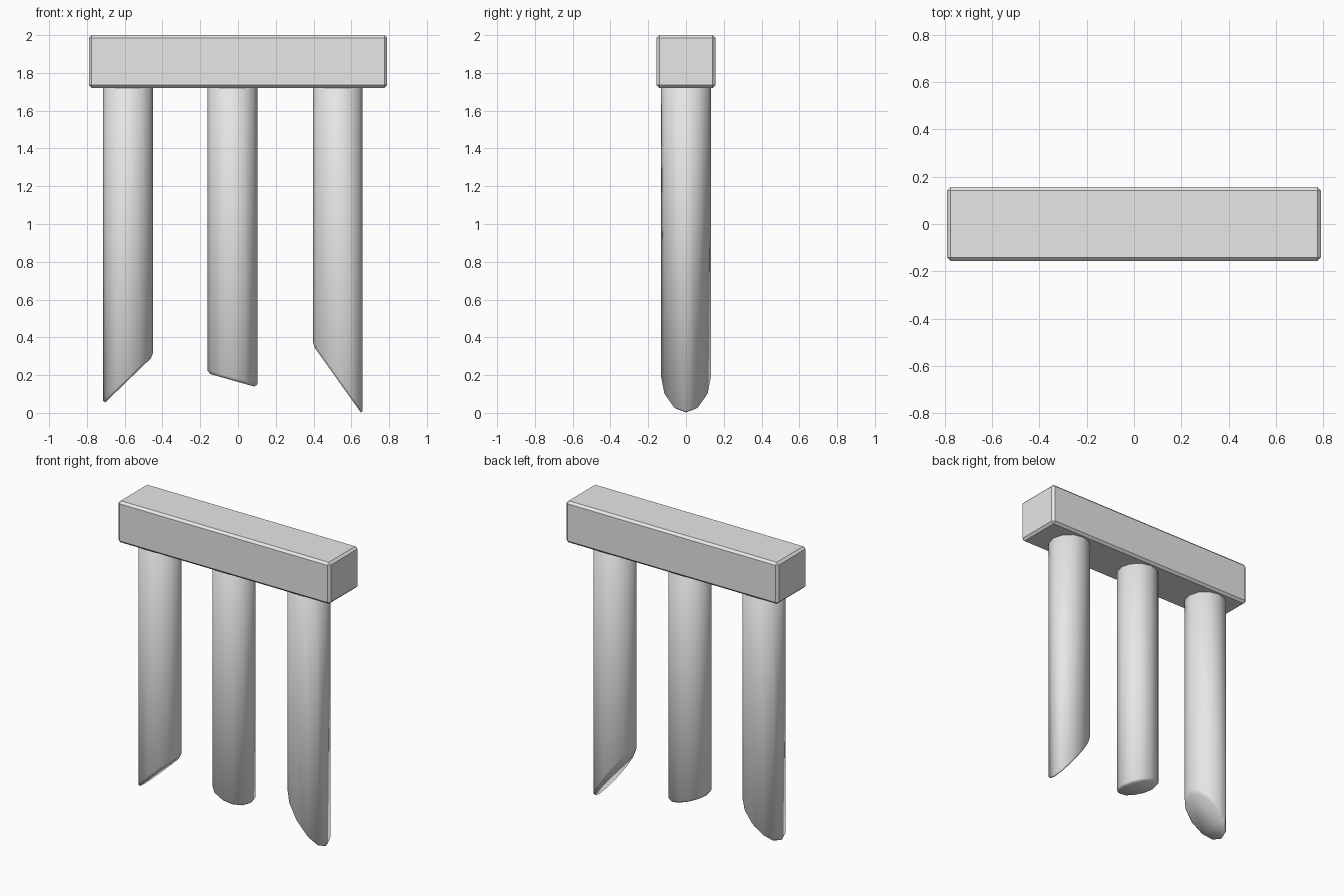
import bpy
import bmesh
import math

cube = bpy.data.objects.get("Cube")
if cube:
    bpy.data.objects.remove(cube, do_unlink=True)

GREY = (0.8, 0.8, 0.8, 1.0)
grey = bpy.data.materials.new("light_grey")
grey.use_nodes = True
grey.diffuse_color = GREY
grey.node_tree.nodes["Principled BSDF"].inputs["Base Color"].default_value = GREY

BEAM_BOTTOM, BEAM_TOP = 1.72, 2.0
POST_RADIUS = 0.132
BEVEL = 0.015


def finish(name, bm, bevel_angle):
    """Turn a bmesh into a grey object with softly chamfered edges."""
    mesh = bpy.data.meshes.new(name)
    bm.to_mesh(mesh)
    bm.free()
    mesh.materials.append(grey)
    obj = bpy.data.objects.new(name, mesh)
    bpy.context.collection.objects.link(obj)
    bevel = obj.modifiers.new("Chamfer", 'BEVEL')
    bevel.width = BEVEL
    bevel.segments = 1
    bevel.limit_method = 'ANGLE'
    bevel.angle_limit = math.radians(bevel_angle)
    return obj


def add_post(name, x, z_left, z_right):
    """Twelve-sided post whose foot is cut on a slant along x."""
    bm = bmesh.new()
    bmesh.ops.create_cone(bm, cap_ends=True, segments=12, radius1=POST_RADIUS,
                          radius2=POST_RADIUS, depth=1)
    for v in bm.verts:
        if v.co.z > 0:
            v.co.z = BEAM_BOTTOM + 0.05
        else:
            t = (v.co.x + POST_RADIUS) / (2 * POST_RADIUS)
            v.co.z = z_left + t * (z_right - z_left)
        v.co.x += x
    for f in bm.faces:
        f.smooth = True
    return finish(name, bm, 33)


# Top beam
bm = bmesh.new()
bmesh.ops.create_cube(bm, size=1)
for v in bm.verts:
    v.co.x *= 1.58
    v.co.y *= 0.312
    v.co.z = BEAM_TOP if v.co.z > 0 else BEAM_BOTTOM
finish("top_beam", bm, 30)

# Three hanging posts with slanted feet
add_post("right_post", -0.582, 0.045, 0.30)
add_post("middle_post", -0.03, 0.21, 0.135)
add_post("left_post", 0.528, 0.36, -0.011)
